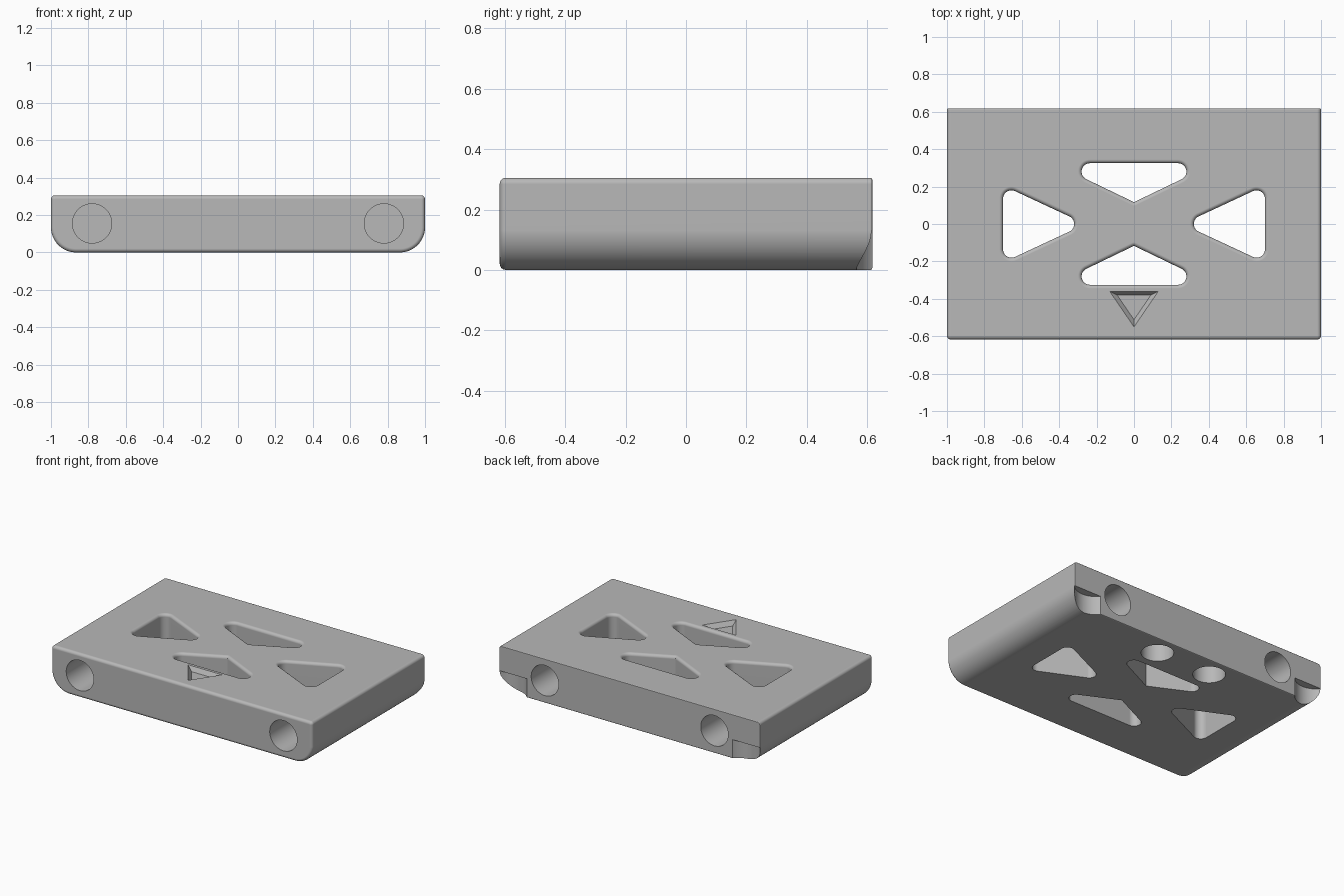
import bpy, bmesh, math

cube = bpy.data.objects.get("Cube")
if cube:
    bpy.data.objects.remove(cube, do_unlink=True)

WIDTH, DEPTH, HEIGHT = 1.0, 0.617, 0.305   # half width, half depth, full height
FILLET = 0.02

grey = bpy.data.materials.new("plain_grey")
grey.use_nodes = True
grey.diffuse_color = (0.48, 0.48, 0.48, 1)
grey.node_tree.nodes["Principled BSDF"].inputs["Base Color"].default_value = grey.diffuse_color


def outline(circles, grow=0.0, steps=96):
    """Rounded outline stretched around circles given as (u, v, radius)."""
    ring = []
    for i in range(steps):
        a = math.tau * (i + 0.5) / steps
        c, s = math.cos(a), math.sin(a)
        u, v, r = max(circles, key=lambda k: k[0] * c + k[1] * s + k[2])
        ring.append((u + (r + grow) * c, v + (r + grow) * s))
    return ring


def loft(name, layers, axis="Z"):
    """Solid through rings; layers is a list of (ring, position on axis)."""
    bm = bmesh.new()
    rings = []
    for ring, w in layers:
        rings.append([bm.verts.new((u, v, w) if axis == "Z" else (u, w, v)) for u, v in ring])
    n = len(rings[0])
    for low, high in zip(rings, rings[1:]):
        for i in range(n):
            j = (i + 1) % n
            bm.faces.new((low[i], low[j], high[j], high[i]))
    bm.faces.new(rings[0])
    bm.faces.new(rings[-1])
    bmesh.ops.recalc_face_normals(bm, faces=bm.faces)
    mesh = bpy.data.meshes.new(name)
    bm.to_mesh(mesh)
    bm.free()
    mesh.materials.append(grey)
    obj = bpy.data.objects.new(name, mesh)
    bpy.context.collection.objects.link(obj)
    return obj


def arc(radius, steps=6):
    """Quarter-round steps as (inset, height), from wall to rim."""
    for i in range(steps + 1):
        t = math.pi / 2 * i / steps
        yield radius * (1 - math.cos(t)), radius * math.sin(t)


# Body: large rounded lower edges, small rounding elsewhere
R_LOW, R_TOP = 0.135, 0.021
profile = [(s * (WIDTH - r), z, r) for s in (-1, 1)
           for r, z in ((R_LOW, R_LOW), (R_TOP, HEIGHT - R_TOP))]
front = [(outline(profile, -e), -DEPTH + FILLET - h) for e, h in arc(FILLET)]
back = [(outline(profile, -e), DEPTH - 0.006 + h) for e, h in arc(0.006, 3)]
body = loft("body", front[::-1] + back, "Y")

cutters = []


def cylinder(name, u, v, radius, start, end, axis="Z"):
    ring = outline([(u, v, radius)], steps=64)
    cutters.append(loft(name, [(ring, start), (ring, end)], axis))


def window(name, circles):
    """Through opening with a rounded upper rim."""
    layers = [(outline(circles), -0.1)]
    layers += [(outline(circles, e), HEIGHT - FILLET + h) for e, h in arc(FILLET)]
    layers.append((outline(circles, FILLET), HEIGHT + 0.1))
    cutters.append(loft(name, layers))


for s in (-1, 1):
    # Triangular openings
    window("wide_opening", [(-0.235, s * 0.28, 0.045), (0.235, s * 0.28, 0.045),
                            (0, s * 0.12, 0.003)])
    window("side_opening", [(s * 0.655, -0.135, 0.045), (s * 0.655, 0.135, 0.045),
                            (s * 0.365, 0, 0.045)])
    # Blind round sockets in the front, back and underside
    cylinder("front_socket", s * 0.78, 0.155, 0.105, -0.8, -DEPTH + 0.25, "Y")
    cylinder("back_socket", s * 0.65, 0.155, 0.105, DEPTH - 0.25, 0.8, "Y")
    cylinder("bottom_socket", s * 0.21, 0.477, 0.102, -0.1, 0.2)
    # Curved notches at the lower back corners
    cylinder("corner_notch", s * 0.895, 0.70, 0.135, -0.1, 0.13)

# Sunken triangular mark with sloped walls
MARK_Y = -0.423


def triangle(scale):
    return [(u * scale, MARK_Y + v * scale) for u, v in ((-0.13, 0.063), (0, -0.127), (0.13, 0.063))]


cutters.append(loft("front_mark", [(triangle(0.7), HEIGHT - 0.03), (triangle(1), HEIGHT),
                                   (triangle(1), HEIGHT + 0.1)]))

# Cut everything out of the body
bpy.ops.object.select_all(action="DESELECT")
bpy.context.view_layer.objects.active = body
body.select_set(True)
for cutter in cutters:
    cutter.hide_render = True
    cut = body.modifiers.new("cut", "BOOLEAN")
    cut.operation, cut.solver, cut.object = "DIFFERENCE", "EXACT", cutter
    bpy.ops.object.modifier_apply(modifier=cut.name)
    bpy.data.objects.remove(cutter, do_unlink=True)

# Smooth curves, crisp edges, flat large faces
bpy.ops.object.shade_smooth_by_angle(angle=math.radians(30))
weighted = body.modifiers.new("flat_faces", "WEIGHTED_NORMAL")
weighted.keep_sharp = True
